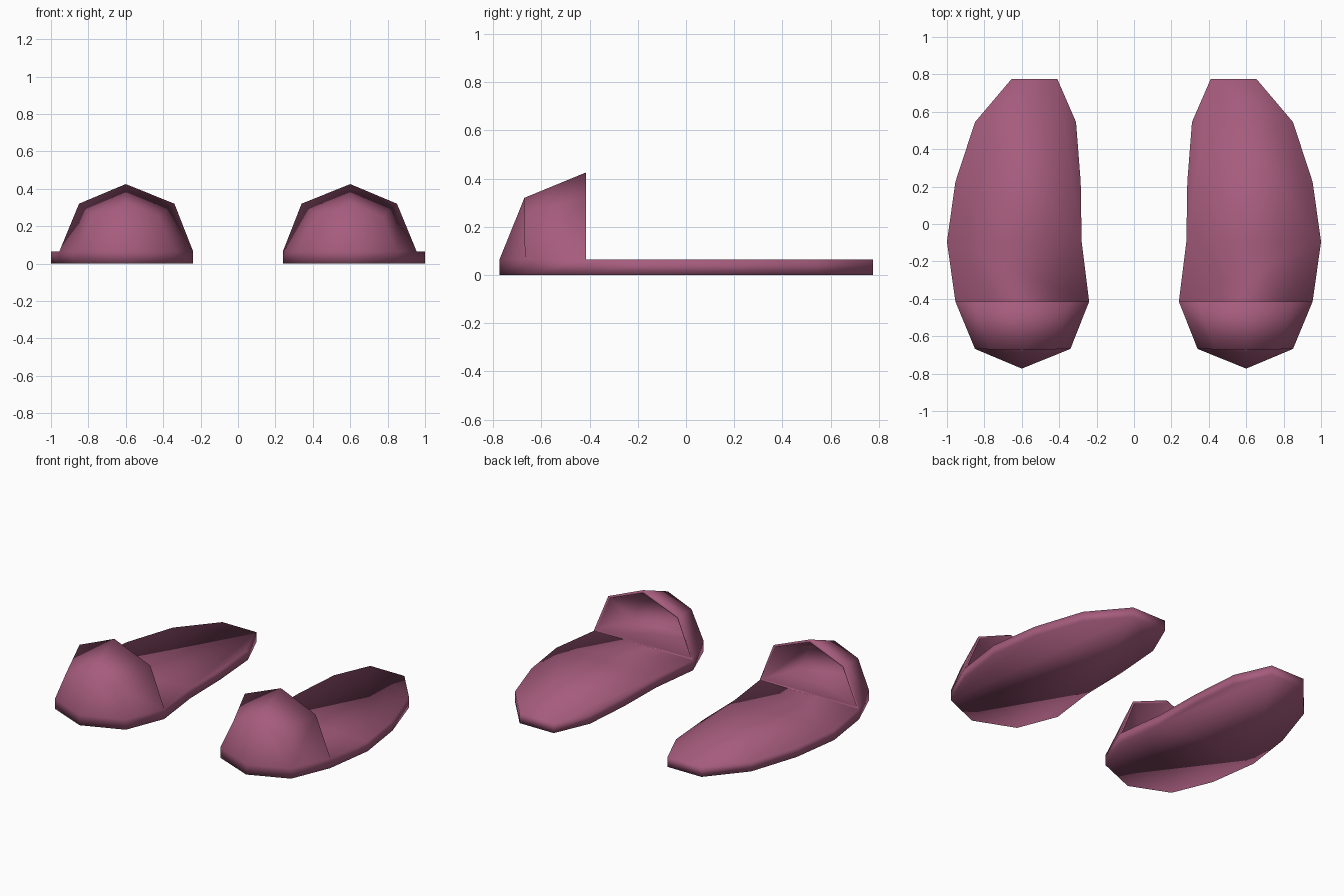
import bpy, bmesh

if "Cube" in bpy.data.objects:
    bpy.data.objects.remove(bpy.data.objects["Cube"])

plum = bpy.data.materials.new("plum pink")
plum.diffuse_color = (0.38, 0.107, 0.205, 1)
plum.use_nodes = True
plum.node_tree.nodes["Principled BSDF"].inputs["Base Color"].default_value = plum.diffuse_color

SOLE_TOP = 0.065
OPEN_Y = -0.415
# sole outline of the right slipper, from the outer end of the opening round the heel
HEEL = [(0.955, OPEN_Y), (1.0, -0.095), (0.955, 0.225), (0.85, 0.545), (0.655, 0.775),
        (0.41, 0.775), (0.31, 0.545), (0.285, 0.225), (0.28, -0.095), (0.24, OPEN_Y)]
TOE = [(0.34, -0.668), (0.6, -0.773), (0.85, -0.668)]
# toe cap: arch of the opening and the lower arch behind the toe tip
ARCH = [(0.34, OPEN_Y, 0.32), (0.6, OPEN_Y, 0.425), (0.85, OPEN_Y, 0.32)]
FRONT = [(0.43, -0.67, 0.25), (0.6, -0.67, 0.32), (0.77, -0.67, 0.25)]


def inner(p):
    """Point of the cavity wall that lies inside the given cap point."""
    return (0.6 + (p[0] - 0.6) * 0.95,
            OPEN_Y + (p[1] - OPEN_Y) * 0.94,
            0.078 + (p[2] - SOLE_TOP) * 0.91)


def cap_faces(bm, rim, mid, tip):
    for i in range(4):
        bm.faces.new((rim[i], rim[i + 1], mid[i + 1], mid[i]))
    bm.faces.new((mid[0], mid[1], mid[2], tip))
    bm.faces.new((mid[2], mid[3], mid[4], tip))


def slipper(name, side):
    bm = bmesh.new()

    def vert(p):
        return bm.verts.new((p[0] * side, p[1], p[2]))

    # sole
    outline = HEEL + TOE
    low = [vert((x, y, 0)) for x, y in outline]
    top = [vert((x, y, SOLE_TOP)) for x, y in outline]
    n = len(outline)
    bm.faces.new(low)
    for i in range(n):
        j = (i + 1) % n
        bm.faces.new((low[i], low[j], top[j], top[i]))
    bm.faces.new(top[:len(HEEL)])

    # outside of the toe cap
    h = len(HEEL)
    rim = [top[h - 1]] + [vert(p) for p in ARCH] + [top[0]]
    mid = [top[h]] + [vert(p) for p in FRONT] + [top[h + 2]]
    tip = top[h + 1]
    cap_faces(bm, rim, mid, tip)

    # foot cavity with its floor
    def copy_in(v):
        return vert(inner((v.co.x * side, v.co.y, v.co.z)))
    rim_in = [copy_in(v) for v in rim]
    mid_in = [copy_in(v) for v in mid]
    tip_in = copy_in(tip)
    cap_faces(bm, rim_in, mid_in, tip_in)
    bm.faces.new((rim_in[0], mid_in[0], tip_in, mid_in[4], rim_in[4]))

    # thin rim round the opening
    for i in range(5):
        j = (i + 1) % 5
        bm.faces.new((rim[i], rim[j], rim_in[j], rim_in[i]))

    bmesh.ops.recalc_face_normals(bm, faces=bm.faces[:])
    for f in bm.faces:
        f.smooth = True
    me = bpy.data.meshes.new(name)
    bm.to_mesh(me)
    bm.free()
    me.materials.append(plum)
    bpy.context.collection.objects.link(bpy.data.objects.new(name, me))


slipper("right_slipper", 1)
slipper("left_slipper", -1)
